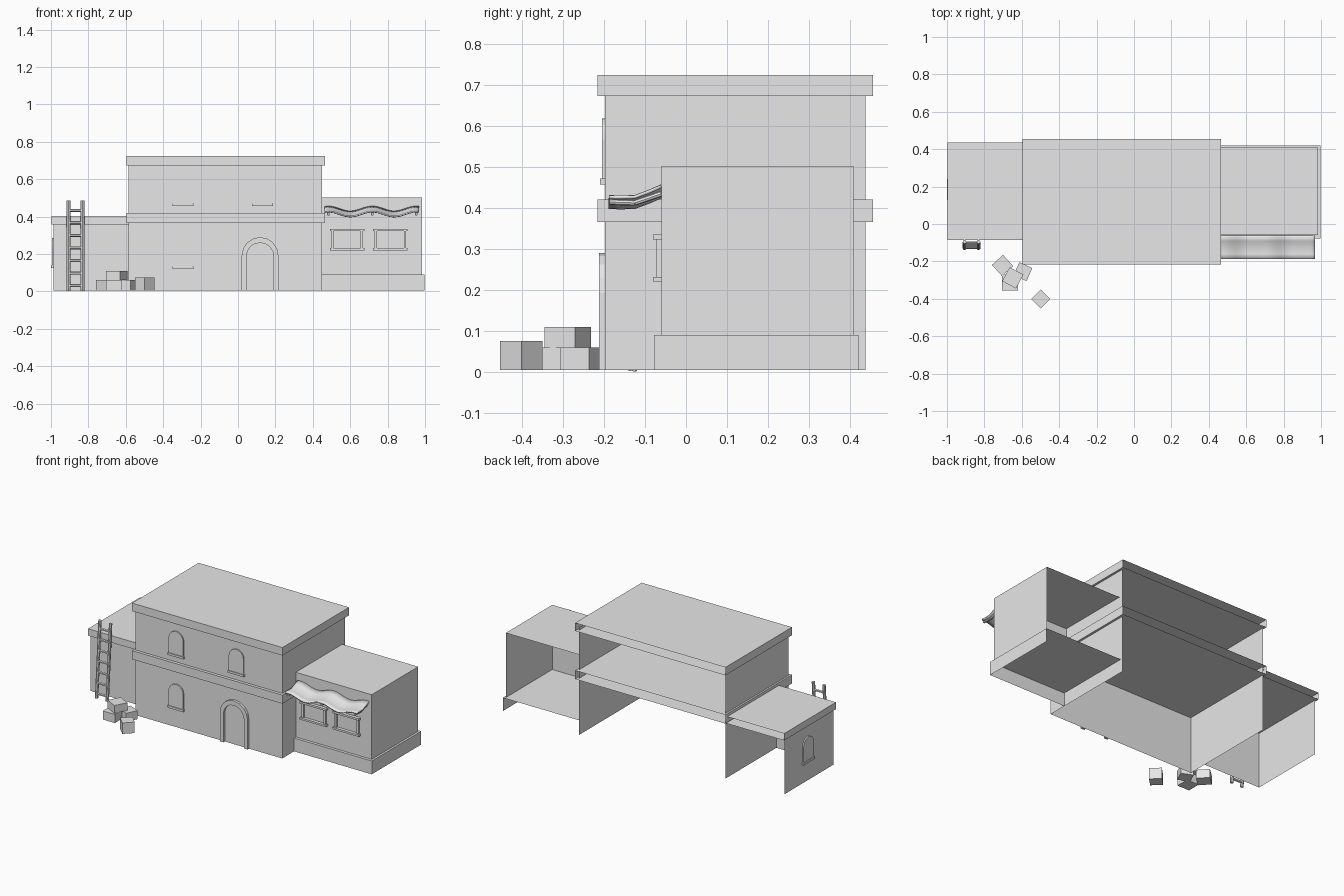
import bpy, bmesh, math
from mathutils import Matrix, Vector

cube = bpy.data.objects.get("Cube")
if cube:
    bpy.data.objects.remove(cube, do_unlink=True)

# Single plaster grey
grey = bpy.data.materials.new("plaster_grey")
grey.use_nodes = True
grey.diffuse_color = (0.8, 0.8, 0.8, 1)
grey.node_tree.nodes["Principled BSDF"].inputs["Base Color"].default_value = (0.8, 0.8, 0.8, 1)


def finish(name, bm, recalc=True):
    if recalc:
        bmesh.ops.recalc_face_normals(bm, faces=bm.faces)
    mesh = bpy.data.meshes.new(name)
    bm.to_mesh(mesh)
    bm.free()
    mesh.materials.append(grey)
    obj = bpy.data.objects.new(name, mesh)
    bpy.context.scene.collection.objects.link(obj)
    return obj


def box(name, x, y, z, open_sides=(), turn=0):
    """Box between (min, max) pairs; open_sides lists directions left without a face."""
    bm = bmesh.new()
    bmesh.ops.create_cube(bm, size=1)
    gone = [f for f in bm.faces if any(f.normal.dot(Vector(d)) > 0.9 for d in open_sides)]
    bmesh.ops.delete(bm, geom=gone, context='FACES')
    size = [b - a for a, b in (x, y, z)]
    mid = [(a + b) / 2 for a, b in (x, y, z)]
    m = Matrix.Translation(mid) @ Matrix.Rotation(math.radians(turn), 4, 'Z') @ Matrix.Diagonal((*size, 1))
    bm.transform(m)
    return finish(name, bm, recalc=False)


def plate(name, outline, depth, place):
    """Extrude an outline (u, v) outward from a wall; place maps (u, v, d) to space."""
    bm = bmesh.new()
    face = bm.faces.new([bm.verts.new(place(u, v, 0)) for u, v in outline])
    out = bmesh.ops.extrude_face_region(bm, geom=[face])
    shift = Vector(place(0, 0, depth)) - Vector(place(0, 0, 0))
    moved = [g for g in out["geom"] if isinstance(g, bmesh.types.BMVert)]
    bmesh.ops.translate(bm, verts=moved, vec=shift)
    return finish(name, bm)


def arch(r, spring, n=8):
    pts = [(r * math.cos(math.pi * i / n), spring + r * math.sin(math.pi * i / n)) for i in range(n + 1)]
    return [(r, 0)] + pts + [(-r, 0)]


def rect(w, z0, z1):
    return [(-w, z0), (w, z0), (w, z1), (-w, z1)]


BACK, DOWN, UP, LEFT, RIGHT = (0, 1, 0), (0, 0, -1), (0, 0, 1), (1, 0, 0), (-1, 0, 0)
G = 0.005

# Main house: open-backed walls with two overhanging slabs
box("main_walls", (-0.585, 0.45), (-0.197, 0.437), (G, 0.69), (BACK, DOWN, UP))
for name, z in (("middle_slab", (0.365, 0.42)), ("roof_slab", (0.672, 0.723))):
    box(name, (-0.596, 0.464), (-0.216, 0.455), z, (BACK,))

# Low side room
box("side_room_walls", (-0.987, -0.585), (-0.075, 0.42), (G, 0.37), (BACK, DOWN, UP, LEFT))
box("side_room_roof", (-0.998, -0.585), (-0.085, 0.437), (0.358, 0.402), (BACK, LEFT))

# Shop room with plinth
box("shop_walls", (0.45, 0.985), (-0.06, 0.408), (0.09, 0.502), (BACK, DOWN, RIGHT))
box("shop_plinth", (0.45, 0.998), (-0.078, 0.42), (G, 0.09), (BACK, DOWN, RIGHT))


def front(cx, y, z):
    return lambda u, v, d: (cx + u, y - d, z + v)


def side(x, cy, z):
    return lambda u, v, d: (x - d, cy + u, z + v)


# Arched windows with sills
windows = {
    "lower_window": front(-0.295, -0.197, 0.12),
    "upper_window_right": front(-0.295, -0.197, 0.457),
    "upper_window_left": front(0.13, -0.197, 0.457),
    "side_room_window": side(-0.987, 0.185, 0.125),
}
for name, place in windows.items():
    plate(name, arch(0.052, 0.109), 0.008, place)
    plate(name + "_sill", rect(0.056, 0, 0.014), 0.013, place)

# Door surround
outer, inner = arch(0.098, 0.187), arch(0.073, 0.182)
plate("door_surround", outer + inner[::-1], 0.015, front(0.118, -0.197, G))

# Shop windows: posts between a lintel and a sill
for i, cx in enumerate((0.583, 0.815)):
    place = front(cx, -0.06, 0)
    tag = "shop_window_%d" % (i + 1)
    for s in (-1, 1):
        plate(tag + "_post", [(s * 0.078 + u, v) for u, v in rect(0.006, 0.23, 0.325)], 0.012, place)
    for part, z in (("_sill", 0.22), ("_lintel", 0.323)):
        plate(tag + part, rect(0.092, z, z + 0.012), 0.02, place)

# Rippled cloth awning sagging forward
bm = bmesh.new()
path = [(-0.06, 0.44), (-0.09, 0.427), (-0.125, 0.414), (-0.16, 0.413), (-0.188, 0.414)]
cols = 32
grid = []
for y, z in path:
    row = []
    for i in range(cols + 1):
        x = 0.463 + 0.504 * i / cols
        wave = 0.013 * math.cos(2 * math.pi * (x - 0.483) / 0.235)
        row.append(bm.verts.new((x, y, z + wave)))
    grid.append(row)
for a, b in zip(grid, grid[1:]):
    for i in range(cols):
        bm.faces.new((a[i], b[i], b[i + 1], a[i + 1]))
awning = finish("awning", bm)
solid = awning.modifiers.new("thickness", 'SOLIDIFY')
solid.thickness = 0.008
solid.offset = 0
for p in awning.data.polygons:
    p.use_smooth = True


def rod(name, a, b, r, sides=8):
    a, b = Vector(a), Vector(b)
    bm = bmesh.new()
    bmesh.ops.create_cone(bm, cap_ends=True, segments=sides, radius1=r, radius2=r, depth=(b - a).length)
    turn = (b - a).to_track_quat('Z', 'Y').to_matrix().to_4x4()
    bm.transform(Matrix.Translation((a + b) / 2) @ turn)
    return finish(name, bm)


# Awning supports
for x in (0.483, 0.718, 0.953):
    rod("awning_support", (x, -0.06, 0.434), (x, -0.125, 0.412), 0.007)
    rod("awning_support_tip", (x, -0.125, 0.412), (x, -0.186, 0.414), 0.007)

# Leaning ladder
low, high = Vector((0, -0.13, 0.002)), Vector((0, -0.096, 0.485))
for x in (-0.906, -0.831):
    off = Vector((x, 0, 0))
    rod("ladder_rail", low + off, high + off, 0.01)
for i in range(7):
    p = low.lerp(high, 0.06 + i * 0.139)
    rod("ladder_rung", p + Vector((-0.9, 0, 0)), p + Vector((-0.837, 0, 0)), 0.008, 6)

# Crates: x, y, base, width, height, turn
crates = [
    (-0.703, -0.222, G, 0.08, 0.055, 42),
    (-0.662, -0.313, G, 0.085, 0.055, 0),
    (-0.594, -0.255, G, 0.076, 0.055, -24),
    (-0.648, -0.288, 0.06, 0.084, 0.05, -28),
    (-0.499, -0.401, G, 0.073, 0.07, 45),
]
for x, y, z, w, h, turn in crates:
    box("crate", (x - w / 2, x + w / 2), (y - w / 2, y + w / 2), (z, z + h), (), turn)
